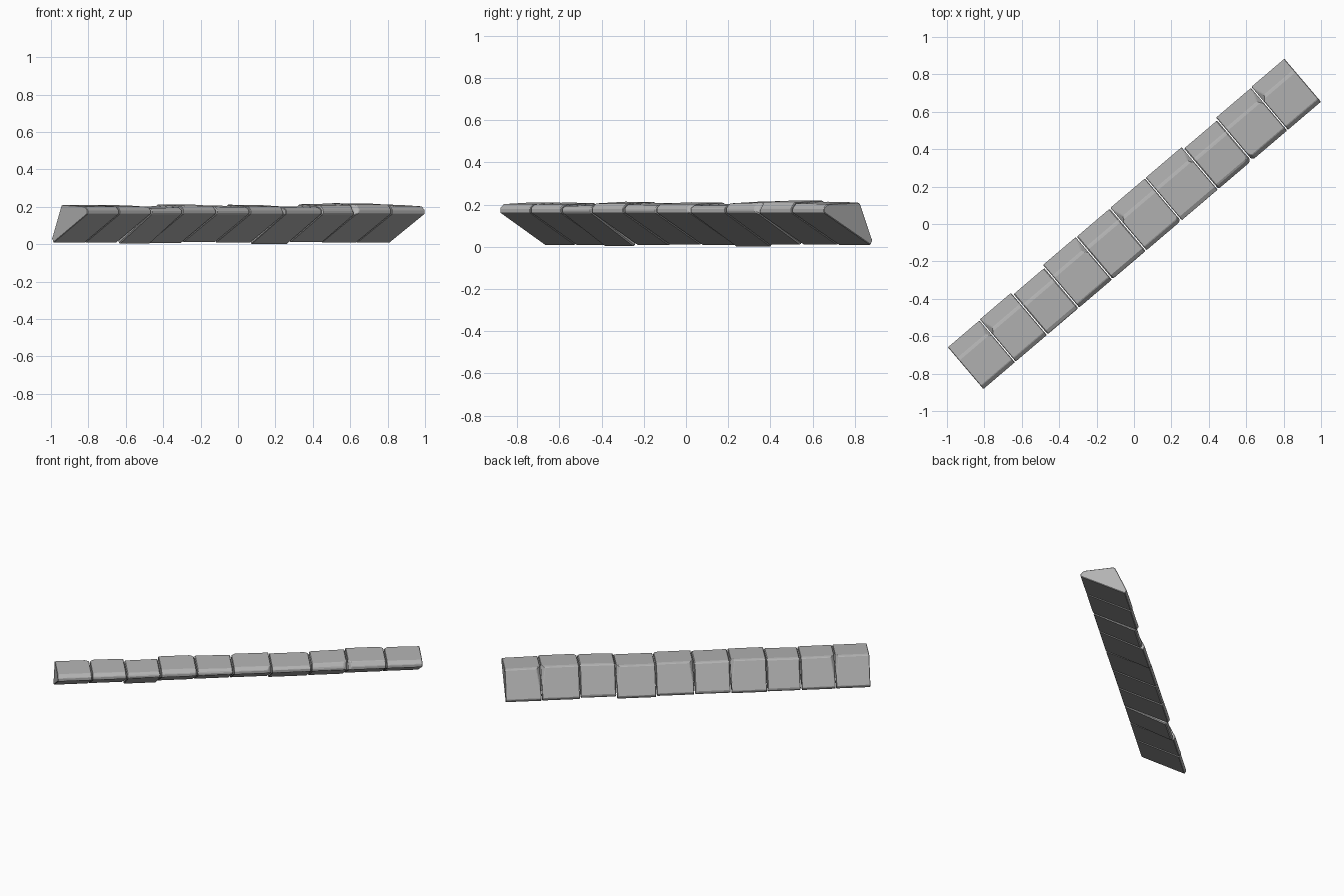
import bpy, bmesh, math, random
from mathutils import Vector, Matrix

random.seed(4)
cube = bpy.data.objects.get("Cube")
if cube:
    bpy.data.objects.remove(cube, do_unlink=True)

stone = bpy.data.materials.new("grey_stone")
stone.use_nodes = True
GREY = (0.45, 0.45, 0.45, 1)
stone.diffuse_color = GREY
stone.node_tree.nodes["Principled BSDF"].inputs["Base Color"].default_value = GREY
stone.node_tree.nodes["Principled BSDF"].inputs["Roughness"].default_value = 0.9

ANGLE = math.radians(40.4)
LENGTH = 2.376
GAP = 0.003

# Lengths, rear edge offsets and heights of the ten blocks
lengths = [.172, .17, .168, .178, .18, .188, .195, .18, .19, .18]
rears = [.144, .147, .134, .15, .149, .149, .149, .136, .15, .153]
lifts = [.008, .008, 0, .006, .008, .008, 0, .008, .008, .008]
tops = [.212, .21, .204, .211, .207, .211, .205, .215, .217, .212]

# Chipped corners: block, end (-1 start, 1 finish), side (-1 front, 1 rear)
chips = [(0, 1, 1), (1, -1, 1), (3, 1, 1), (5, -1, 1), (5, 1, -1),
         (6, 1, 1), (7, 1, -1), (8, 1, 1), (8, -1, -1), (9, -1, 1)]


def section(rear, lift, top):
    """Wedge outline: overhanging front, flat top, steep rear slope."""
    return [(rear - .012, lift), (rear, lift + .022), (rear - .078, top - .004),
            (rear - .095, top), (-.128, top - .008), (-.15, .183), (-.15, .162)]


def make_block(i, start, end):
    bm = bmesh.new()
    rings = []
    for t in (start + GAP, end - GAP):
        wear = random.uniform(-.003, .003)
        ring = [bm.verts.new((t, s, z + (wear if z > .19 else 0)))
                for s, z in section(rears[i], lifts[i], tops[i])]
        rings.append(ring)
    bm.faces.new(rings[0])
    bm.faces.new(rings[1][::-1])
    n = len(rings[0])
    for k in range(n):
        bm.faces.new((rings[0][k], rings[0][(k + 1) % n],
                      rings[1][(k + 1) % n], rings[1][k]))
    # Knock off the worn upper corners
    for block, side, across in chips:
        if block != i:
            continue
        t = end if side > 0 else start
        s, z = (rears[i] - .08, tops[i]) if across > 0 else (-.15, .19)
        normal = Vector((side, across * .8, .5)).normalized()
        point = Vector((t, s, z)) - normal * .02
        cut = bmesh.ops.bisect_plane(
            bm, geom=bm.verts[:] + bm.edges[:] + bm.faces[:], plane_co=point,
            plane_no=normal, clear_outer=across < 0)
        if across < 0:
            edges = [e for e in cut["geom_cut"] if isinstance(e, bmesh.types.BMEdge)]
            bmesh.ops.edgeloop_fill(bm, edges=edges)
        else:
            # Rear chips only flatten the ridge, leaving the lower slope
            for v in bm.verts:
                over = (v.co - point).dot(normal)
                if over > .001 and v.co.z > tops[i] - .02:
                    v.co -= normal * over
    bmesh.ops.recalc_face_normals(bm, faces=bm.faces[:])
    bm.transform(Matrix.Rotation(ANGLE, 4, "Z"))
    mesh = bpy.data.meshes.new(f"stone_block_{i + 1}")
    bm.to_mesh(mesh)
    bm.free()
    mesh.materials.append(stone)
    obj = bpy.data.objects.new(f"stone_block_{i + 1}", mesh)
    bpy.context.collection.objects.link(obj)
    bevel = obj.modifiers.new("worn_edges", "BEVEL")
    bevel.width = .006
    bevel.segments = 1
    bevel.limit_method = "ANGLE"
    bevel.angle_limit = math.radians(35)


# Lay the blocks end to end along the diagonal
scale = LENGTH / sum(lengths)
position = -LENGTH / 2
for i, length in enumerate(lengths):
    make_block(i, position, position + length * scale)
    position += length * scale
